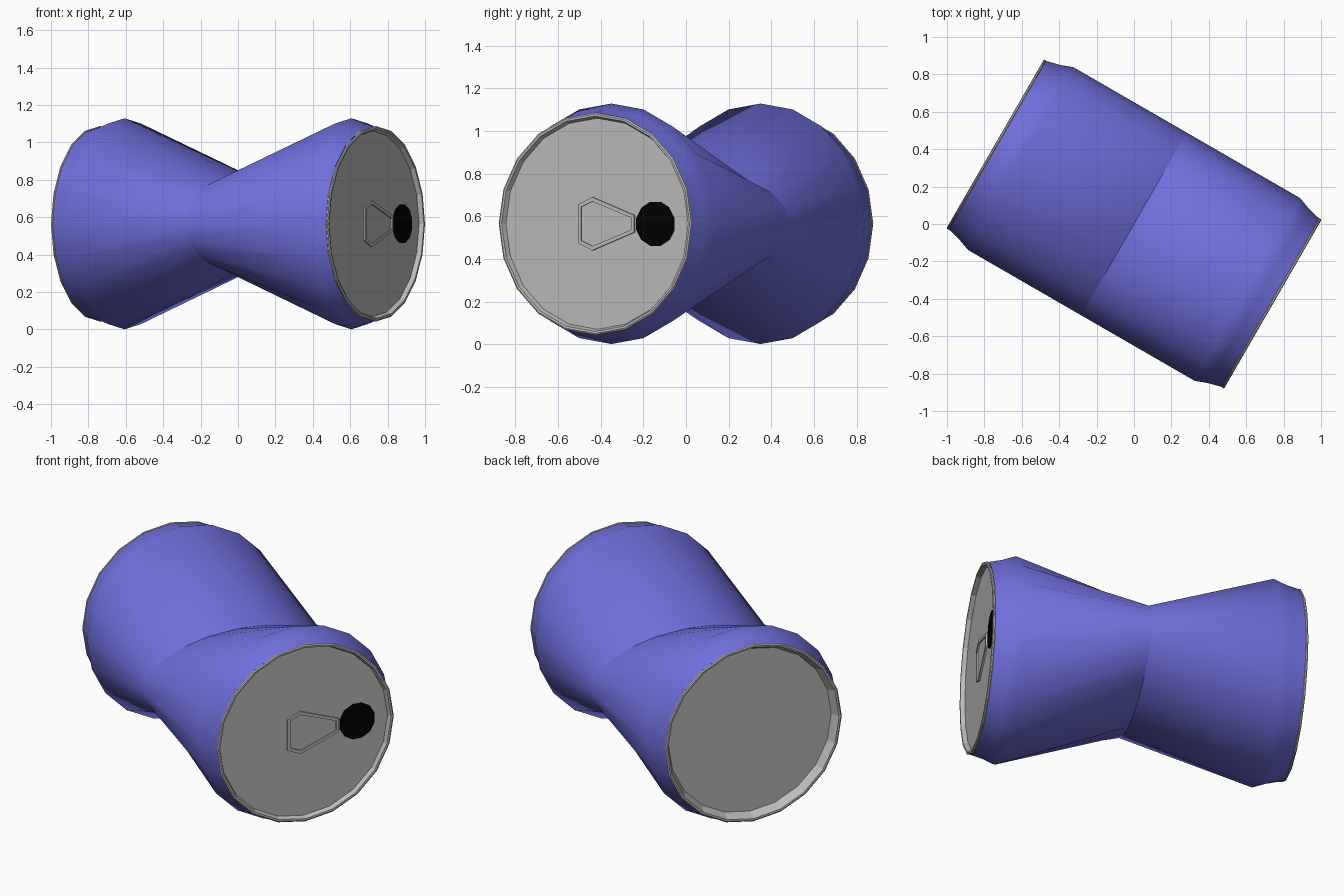
import bpy, bmesh, math
from mathutils import Matrix

if "Cube" in bpy.data.objects:
    bpy.data.objects.remove(bpy.data.objects["Cube"])

SIDES = 20
PLACE = Matrix.Translation((0, 0, 0.565)) @ Matrix.Rotation(math.radians(-30), 4, 'Z')

def material(name, rgb):
    m = bpy.data.materials.new(name)
    m.diffuse_color = (*rgb, 1)
    m.use_nodes = True
    m.node_tree.nodes["Principled BSDF"].inputs["Base Color"].default_value = m.diffuse_color
    return m

def add_object(name, bm, mat):
    me = bpy.data.meshes.new(name)
    bm.to_mesh(me)
    bm.free()
    ob = bpy.data.objects.new(name, me)
    bpy.context.collection.objects.link(ob)
    ob.matrix_world = PLACE
    me.materials.append(mat)
    return ob

def loft(name, rings, mat, cap=False, smooth=False):
    """Skin elliptical rings (position along can, half width, half height)."""
    bm = bmesh.new()
    loops = []
    for s, w, h in rings:
        loops.append([bm.verts.new((s, w * math.sin(i * math.tau / SIDES),
                                    h * math.cos(i * math.tau / SIDES))) for i in range(SIDES)])
    for a, b in zip(loops, loops[1:]):
        for i in range(SIDES):
            j = (i + 1) % SIDES
            bm.faces.new((a[i], b[i], b[j], a[j])).smooth = smooth
    plate_face = bm.faces.new(loops[-1]) if cap else None
    bmesh.ops.recalc_face_normals(bm, faces=bm.faces)
    # lid shells must face away from the middle of the can
    if cap and plate_face.normal.x * rings[-1][0] < 0:
        bmesh.ops.reverse_faces(bm, faces=bm.faces)
    # the pinch in the middle is a hard crease
    for e in bm.edges:
        if all(abs(v.co.x) < 1e-5 for v in e.verts):
            e.smooth = False
    return add_object(name, bm, mat)

def plate(name, points, s0, s1, mat, inset=0):
    """Flat prism on the lid; an inset sinks the middle to leave a frame."""
    bm = bmesh.new()
    face = bm.faces.new([bm.verts.new((s0, u, z)) for u, z in points])
    top = bmesh.ops.extrude_face_region(bm, geom=[face])['geom']
    bmesh.ops.translate(bm, vec=(s1 - s0, 0, 0),
                        verts=[g for g in top if isinstance(g, bmesh.types.BMVert)])
    bmesh.ops.recalc_face_normals(bm, faces=bm.faces)
    if inset:
        front = max(bm.faces, key=lambda f: f.calc_center_median().x)
        bmesh.ops.inset_region(bm, faces=[front], thickness=inset)
        front = bmesh.ops.extrude_discrete_faces(bm, faces=[front])['faces'][0]
        bmesh.ops.translate(bm, vec=((s0 - s1) * 0.7, 0, 0), verts=front.verts)
    return add_object(name, bm, mat)

blue = material("blue_paint", (0.16, 0.16, 0.72))
black = material("black_hole", (0, 0, 0))
metal = material("grey_metal", (0.5, 0.5, 0.5))

# squashed can body, pinched flat at the middle
half = [(0.70, 0.564, 0.564), (0.77, 0.538, 0.538), (0.843, 0.52, 0.52)]
loft("can_body", [(-s, w, h) for s, w, h in reversed(half)] + [(0, 0.564, 0.255)] + half,
     blue, smooth=True)

# raised rims and sunken end plates
def end(name, side, depth, radius):
    rim = [(0.842, 0.518), (0.846, 0.522), (0.853, 0.522), (0.857, 0.515), (0.856, 0.505)]
    loft(name, [(side * s, r, r) for s, r in rim + [(depth, radius)]], metal, cap=True)

end("top_lid", 1, 0.832, 0.495)
end("bottom_end", -1, 0.81, 0.48)

# drinking hole and pull tab on the top lid
plate("drinking_hole", [(0.315 + 0.107 * math.cos((i + 0.5) * math.tau / 12),
                         0.107 * math.sin((i + 0.5) * math.tau / 12)) for i in range(12)],
      0.831, 0.834, black)
edge = [(0.204, 0.04), (-0.023, 0.125), (-0.1, 0.09)]
plate("pull_tab", edge + [(u, -z) for u, z in reversed(edge)], 0.831, 0.842, metal, inset=0.02)
